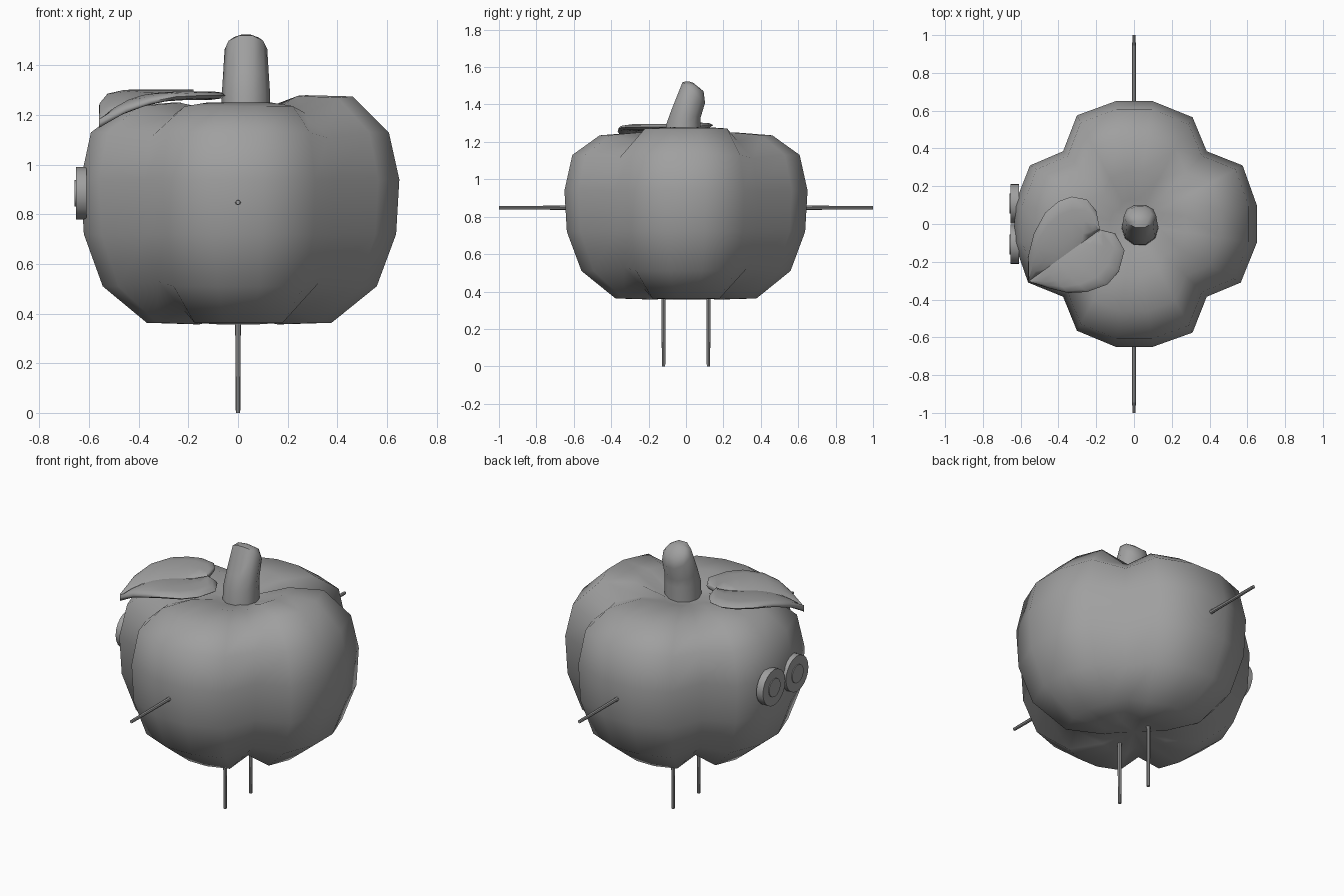
import bpy, bmesh, math
from mathutils import Vector

if "Cube" in bpy.data.objects:
    bpy.data.objects.remove(bpy.data.objects["Cube"])

grey = bpy.data.materials.new("soft_grey")
grey.diffuse_color = (0.35, 0.35, 0.35, 1)
grey.use_nodes = True
grey.node_tree.nodes["Principled BSDF"].inputs["Base Color"].default_value = grey.diffuse_color


def make(name, verts, faces, angle=None):
    """Mesh object with outward normals; smooth, or smooth by angle."""
    bm = bmesh.new()
    vs = [bm.verts.new(v) for v in verts]
    for f in faces:
        bm.faces.new([vs[i] for i in f])
    bmesh.ops.remove_doubles(bm, verts=bm.verts, dist=0.0005)
    bmesh.ops.recalc_face_normals(bm, faces=bm.faces)
    for f in bm.faces:
        f.smooth = True
    me = bpy.data.meshes.new(name)
    bm.to_mesh(me)
    bm.free()
    me.materials.append(grey)
    ob = bpy.data.objects.new(name, me)
    bpy.context.collection.objects.link(ob)
    if angle:
        bpy.ops.object.select_all(action='DESELECT')
        ob.select_set(True)
        bpy.context.view_layer.objects.active = ob
        bpy.ops.object.shade_smooth_by_angle(angle=math.radians(angle))
    return ob


def loft(name, rings, ends=None, angle=None):
    """Skin equal rings; ends are optional pole points, otherwise flat caps."""
    n = len(rings[0])
    verts = [p for r in rings for p in r]
    faces = [(k * n + i, k * n + (i + 1) % n, (k + 1) * n + (i + 1) % n, (k + 1) * n + i)
             for k in range(len(rings) - 1) for i in range(n)]
    last = (len(rings) - 1) * n
    if ends:
        a = len(verts)
        verts += list(ends)
        faces += [(a, (i + 1) % n, i) for i in range(n)]
        faces += [(a + 1, last + i, last + (i + 1) % n) for i in range(n)]
    else:
        faces += [tuple(range(n))[::-1], tuple(range(last, last + n))]
    return make(name, verts, faces, angle)


def rod(name, a, b, r1, r2, sides=8, angle=40):
    a, b = Vector(a), Vector(b)
    q = (b - a).to_track_quat('Z', 'Y')

    def ring(c, r):
        return [c + q @ Vector((r * math.cos(t), r * math.sin(t), 0))
                for t in (2 * math.pi * i / sides for i in range(sides))]
    return loft(name, [ring(a, r1), ring(b, r2)], angle=angle)


# Body: four-lobed fruit, one lobe outline turned four times
lobe = [(0.385, -0.385), (0.565, -0.31), (0.65, -0.10), (0.65, 0.10), (0.575, 0.31)]
outline = []
for k in range(4):
    c, s = round(math.cos(k * math.pi / 2)), round(math.sin(k * math.pi / 2))
    outline += [(x * c - y * s, x * s + y * c, i == 0) for i, (x, y) in enumerate(lobe)]
# scale, height, groove lift, extra rise on the right lobe
profile = [(0.28, 0.357, 0.025, 0), (0.58, 0.363, 0.05, 0), (0.86, 0.51, 0.02, 0),
           (0.98, 0.72, 0, 0), (1.0, 0.94, 0, 0), (0.935, 1.13, -0.02, 0),
           (0.71, 1.235, -0.04, 0.04), (0.42, 1.25, -0.03, 0.03), (0.2, 1.215, 0, 0)]
rings = []
for sc, z, lift, rise in profile:
    ring = []
    for x, y, groove in outline:
        right = max(0, min(1, (x - 0.3) / 0.3))
        ring.append((x * sc * (0.975 if x < 0 else 1), y * sc, z + lift * groove + rise * right))
    rings.append(ring)
loft("fruit_body", rings, [(0, 0, 0.39), (0.02, 0, 1.19)])

# Stem: leaning back, with a slanted rounded tip
stem = []
for y, z, rx, ry, tilt in [(-0.02, 1.15, 0.1, 0.1, 0), (-0.015, 1.29, 0.097, 0.097, 0),
                           (0.0, 1.35, 0.093, 0.085, 0.25), (0.042, 1.465, 0.086, 0.086, 0.75),
                           (0.055, 1.497, 0.06, 0.05, 0.6)]:
    stem.append([(0.032 + rx * math.cos(t), y + ry * math.sin(t) * math.cos(tilt),
                  z - ry * math.sin(t) * math.sin(tilt))
                 for t in (2 * math.pi * i / 10 for i in range(10))])
loft("stem", stem, [(0.032, -0.02, 1.15), (0.032, 0.04, 1.515)], angle=50)

# Leaf: two puffed halves meeting along a midrib, drooping towards the tip
notch, tip = Vector((-0.18, -0.03)), Vector((-0.56, -0.305))
axis = (tip - notch).normalized()
halves = {
    "leaf_back_half": [(-0.20, 0.07), (-0.25, 0.13), (-0.33, 0.145), (-0.40, 0.12),
                       (-0.47, 0.06), (-0.53, -0.05), (-0.56, -0.17)],
    "leaf_front_half": [(-0.10, -0.05), (-0.05, -0.14), (-0.08, -0.25), (-0.14, -0.32),
                        (-0.25, -0.36), (-0.35, -0.365), (-0.45, -0.34)]}
puff = [0.003, 0.014, 0.017, 0.017, 0.012, 0.0]
for name, edge in halves.items():
    back = name == "leaf_back_half"
    pts = [notch] + [Vector(p) for p in edge] + [tip]
    rows, cols = len(pts), len(puff)
    verts, faces = [], []
    for side in (1, -1):
        for i, p in enumerate(pts):
            mid = notch.lerp(tip, i / (rows - 1))
            for j, h in enumerate(puff):
                v = (0, 0.2, 0.5, 0.75, 0.93, 1)[j]
                q = mid.lerp(p, v)
                s = (q - notch).dot(axis)
                z = 1.277 - 0.11 * (max(0, s - 0.13) / 0.336) ** 3
                z += 0.012 * v if back else 0.002 * v
                verts.append((q.x, q.y, z + side * h))
    half = rows * cols
    for o in (0, half):
        for i in range(rows - 1):
            for j in range(cols - 1):
                a = o + i * cols + j
                faces.append((a, a + 1, a + cols + 1, a + cols))
    # close the narrow seam along the midrib
    for i in range(rows - 1):
        a = i * cols
        faces.append((a, a + cols, a + cols + half, a + half))
    make(name, verts, faces, 60)

# Arms, legs and round eyes, one of each per side
for s, side in ((-1, "front"), (1, "back")):
    rod("arm_" + side, (0, s * 0.55, 0.848), (0, s, 0.848), 0.012, 0.009)
    rod("leg_" + side, (0, s * 0.12, 0.45), (0, s * 0.12, 0), 0.012, 0.009)
    rod("eye_" + side, (-0.61, s * 0.108, 0.885), (-0.653, s * 0.108, 0.885), 0.105, 0.105, 20)
    rod("pupil_" + side, (-0.65, s * 0.108, 0.885), (-0.658, s * 0.108, 0.885), 0.053, 0.053, 16)
